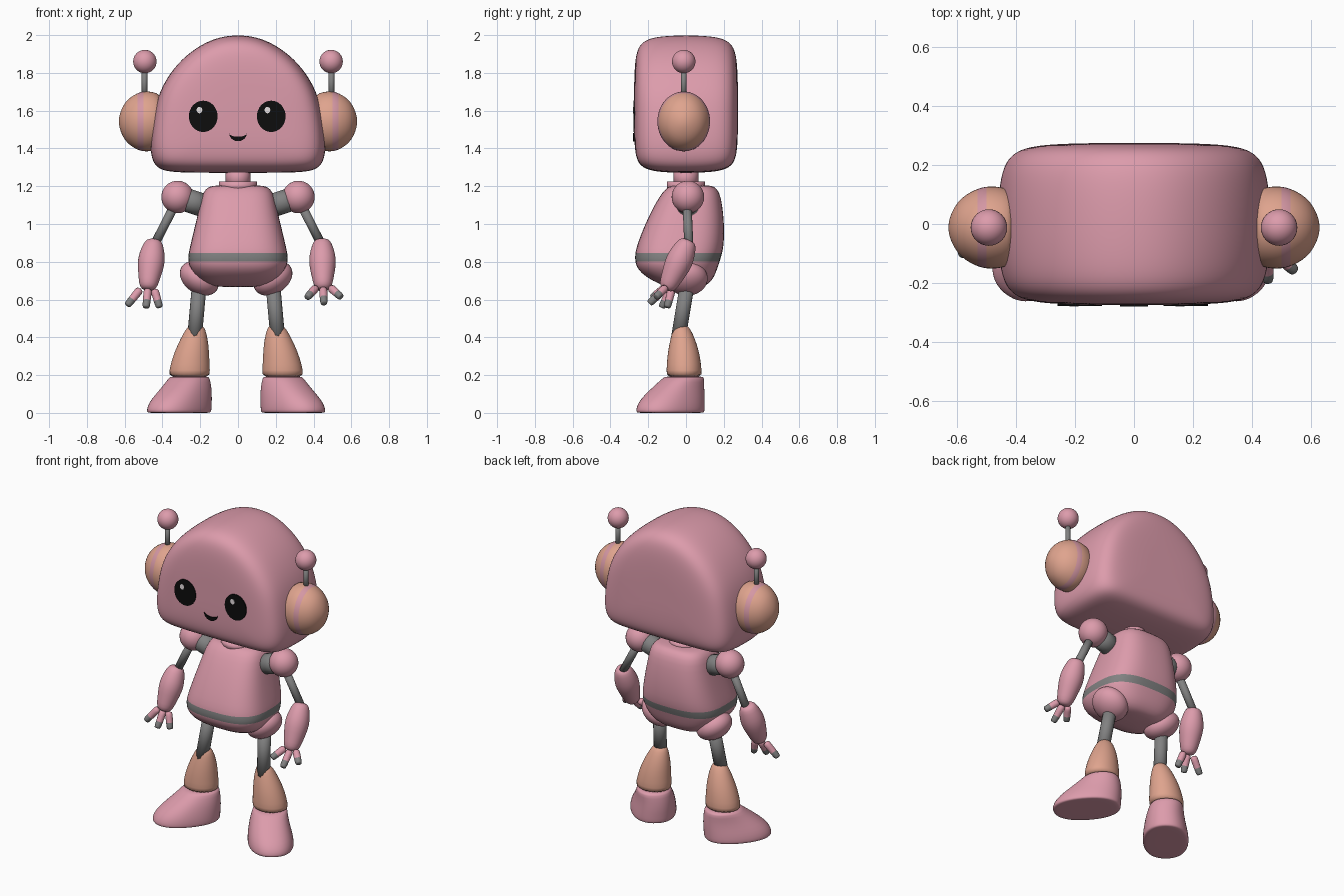
import bpy, bmesh, math
from mathutils import Vector, Matrix

cube = bpy.data.objects.get("Cube")
if cube:
    bpy.data.objects.remove(cube, do_unlink=True)


def material(name, r, g, b):
    m = bpy.data.materials.new(name)
    m.use_nodes = True
    m.diffuse_color = (r, g, b, 1)
    m.node_tree.nodes["Principled BSDF"].inputs["Base Color"].default_value = (r, g, b, 1)
    return m


PINK = material("pink", 0.72, 0.33, 0.41)
PEACH = material("peach", 0.74, 0.37, 0.27)
MAUVE = material("mauve", 0.66, 0.31, 0.37)
GREY = material("grey", 0.22, 0.22, 0.22)
BLACK = material("black", 0.004, 0.004, 0.004)
WHITE = material("white", 0.8, 0.75, 0.76)


def loft(name, rings, mats, bands=None, smooth=1):
    """Skin closed rings; bands gives the material index of each strip."""
    bm = bmesh.new()
    loops = [[bm.verts.new(p) for p in ring] for ring in rings]
    n = len(loops[0])
    for k in range(len(loops) - 1):
        for i in range(n):
            j = (i + 1) % n
            f = bm.faces.new((loops[k][i], loops[k][j], loops[k + 1][j], loops[k + 1][i]))
            f.material_index = bands[k] if bands else 0
    bm.faces.new(loops[0]).material_index = bands[0] if bands else 0
    bm.faces.new(loops[-1]).material_index = bands[-1] if bands else 0
    bmesh.ops.recalc_face_normals(bm, faces=bm.faces)
    for f in bm.faces:
        f.smooth = smooth > 0
    me = bpy.data.meshes.new(name)
    bm.to_mesh(me)
    bm.free()
    for m in mats:
        me.materials.append(m)
    ob = bpy.data.objects.new(name, me)
    bpy.context.collection.objects.link(ob)
    if smooth:
        sub = ob.modifiers.new("Smooth", 'SUBSURF')
        sub.levels = sub.render_levels = smooth
    return ob


def oval(c, u, v, power=2, n=24):
    """Superellipse ring around c with half-axes u and v."""
    c, u, v = Vector(c), Vector(u), Vector(v)
    pts = []
    for i in range(n):
        a = 2 * math.pi * i / n
        co, si = math.cos(a), math.sin(a)
        pts.append(c + u * math.copysign(abs(co) ** (2 / power), co)
                   + v * math.copysign(abs(si) ** (2 / power), si))
    return pts


def tube(name, p0, p1, profile, mats, bands=None, smooth=1, n=16):
    """Turned shape between two points; profile holds (fraction, radius)."""
    p0, p1 = Vector(p0), Vector(p1)
    q = (p1 - p0).to_track_quat('Z', 'Y')
    u, v = q @ Vector((1, 0, 0)), q @ Vector((0, 1, 0))
    rings = [oval(p0.lerp(p1, t), u * r, v * r, n=n) for t, r in profile]
    return loft(name, rings, mats, bands, smooth)


def rod(name, p0, p1, r, mat=GREY):
    return tube(name, p0, p1, [(0, r), (1, r)], [mat], smooth=0).data.shade_smooth()


def ball(name, c, radii, mat, tilt=0):
    bm = bmesh.new()
    bmesh.ops.create_uvsphere(bm, u_segments=32, v_segments=18, radius=1)
    bmesh.ops.transform(bm, verts=bm.verts, matrix=Matrix.Translation(c)
                        @ Matrix.Rotation(tilt, 4, 'Y') @ Matrix.Diagonal((*radii, 1)))
    me = bpy.data.meshes.new(name)
    bm.to_mesh(me)
    bm.free()
    me.materials.append(mat)
    me.shade_smooth()
    ob = bpy.data.objects.new(name, me)
    bpy.context.collection.objects.link(ob)
    return ob


# Head: domed outline, rounded off towards front and back
half = [(0, 2.003), (.1, 1.992), (.2, 1.95), (.3, 1.874), (.375, 1.78), (.425, 1.68),
        (.452, 1.56), (.467, 1.43), (.46, 1.34), (.425, 1.29), (.35, 1.272), (.18, 1.27), (0, 1.27)]
outline = half + [(-x, z) for x, z in reversed(half[1:-1])]
side = [(.275, .25), (.274, .4), (.271, .6), (.262, .77), (.242, .88), (.2, .955), (.12, .99)]
steps = [(-y, s) for y, s in side] + [(0, 1)] + side[::-1]
loft("head", [[(x * s, y, 1.6 + (z - 1.6) * s) for x, z in outline] for y, s in steps],
     [PINK], smooth=2)


# Face plates
def plate(name, points, y, mat, depth=0.0095):
    return loft(name, [[(x, y, z) for x, z in points], [(x, y + depth, z) for x, z in points]],
                [mat], smooth=0)


def disc(x, z, rx, rz):
    return [(x + rx * math.cos(i * math.pi / 16), z + rz * math.sin(i * math.pi / 16))
            for i in range(32)]


for s, label in ((1, "left"), (-1, "right")):
    x = 0.18 * s - 0.004
    plate(label + "_eye", disc(x, 1.57, .076, .083), -.279, BLACK)
    plate(label + "_eye_glint", disc(x - .02, 1.603, .015, .017), -.281, WHITE, .003)
arc = [i * math.pi / 12 for i in range(13)]
smile = [(.047 * math.cos(a), 1.482 - .044 * math.sin(a)) for a in arc]
smile += [(-.047 * math.cos(a), 1.482 - .02 * math.sin(a)) for a in arc[1:-1]]
plate("mouth", smile, -.28, BLACK)

# Neck, collar
rod("neck", (0, 0, 1.19), (0, 0, 1.3), .065, PINK)
rod("collar", (0, 0, 1.18), (0, 0, 1.224), .1, PINK)

# Torso with grey belt: height, half width, front, back
body = [(1.205, .11, -.06, .12), (1.2, .155, -.09, .15), (1.17, .187, -.125, .178),
        (1.1, .202, -.168, .193), (1, .226, -.217, .203), (.9, .25, -.256, .202),
        (.845, .263, -.271, .193), (.8, .267, -.271, .178), (.76, .25, -.257, .165),
        (.72, .22, -.213, .15), (.68, .17, -.14, .12), (.665, .1, -.08, .08)]
loft("torso", [oval((0, (f + b) / 2, z), (w, 0, 0), (0, (b - f) / 2, 0), 2.9, 32)
               for z, w, f, b in body], [PINK, GREY],
     [1 if z == .845 else 0 for z, *_ in body[:-1]])

# Hands differ a little: wrist point, then finger tips
HANDS = {1: ((.45, -.095, .675), [(.365, -.18, .61), (.455, -.195, .578), (.547, -.16, .612)]),
         -1: ((-.475, -.07, .675), [(-.415, -.1, .557), (-.487, -.13, .556), (-.588, -.1, .567)])}

for s, label in ((1, "left"), (-1, "right")):
    # Ear cup with a mauve stripe, and antenna
    cup = [(.4, .135), (.43, .152), (.47, .161), (.502, .16), (.53, .153), (.57, .13),
           (.6, .1), (.622, .055), (.631, .015)]
    loft(label + "_ear", [oval((s * x, -.012, 1.543), (0, r * .88, 0), (0, 0, r))
                          for x, r in cup], [PEACH, MAUVE], [0, 0, 0, 1, 0, 0, 0, 0])
    rod(label + "_antenna_rod", (s * .495, -.012, 1.66), (s * .495, -.012, 1.83), .015)
    ball(label + "_antenna_ball", (s * .493, -.012, 1.86), (.062,) * 3, PINK)

    # Shoulder and arm
    rod(label + "_shoulder_joint", (s * .16, .01, 1.09), (s * .31, .01, 1.14), .062)
    ball(label + "_shoulder", (s * .32, .01, 1.143), (.086,) * 3, PINK)
    elbow = Vector((s * .445, .015, .915))
    rod(label + "_upper_arm", (s * .325, .005, 1.12), elbow - Vector((0, 0, .03)), .024)
    wrist, tips = HANDS[s]
    tube(label + "_forearm", elbow, wrist,
         [(0, .02), (.02, .042), (.12, .056), (.35, .072), (.55, .073), (.8, .06),
          (1, .05), (1.08, .035), (1.1, .015)], [PINK])
    for k, tip in enumerate(tips):
        root = Vector(wrist) + (Vector(tip) - Vector(wrist)) * .15
        root.x += s * (k - 1) * .022
        tube(f"{label}_finger_{k + 1}", root, tip,
             [(0, .024), (.3, .023), (.55, .022), (.58, .022), (.95, .021), (1, .015)],
             [PINK, GREY], [0, 0, 0, 1, 1], n=10)

    # Hip and thigh
    shift = -.01
    ball(label + "_hip", (s * .195 + shift, .005, .712), (.112, .11, .08), PINK, -s * .6)
    rod(label + "_thigh", (s * .193 + shift, .01, .7), (s * .22 + shift, -.04, .4), .039)

    # Shin: height, outward position, depth position, half width, half depth
    shin = [(.465, .213, -.024, .025, .025), (.455, .213, -.024, .045, .04),
            (.42, .218, -.02, .062, .056), (.36, .228, -.015, .083, .075),
            (.29, .24, -.012, .099, .089), (.22, .247, -.01, .109, .094),
            (.185, .247, -.01, .111, .095)]
    loft(label + "_shin", [oval((s * x + shift, y, z), (a, 0, 0), (0, b, 0))
                           for z, x, y, a, b in shin], [PEACH])

    # Foot turned outward: height, position, half length, half width
    foot = [(.195, .247, -.01, .1, .095), (.185, .248, -.012, .11, .101),
            (.14, .26, -.038, .143, .112), (.09, .281, -.063, .178, .124),
            (.05, .296, -.078, .197, .133), (.015, .302, -.083, .203, .136),
            (.002, .302, -.083, .199, .133), (0, .302, -.083, .185, .12),
            (0, .302, -.083, .1, .07)]
    toe = Vector((s * math.sin(.7), -math.cos(.7), 0))
    across = Vector((-toe.y, toe.x, 0))
    loft(label + "_foot", [oval((s * x + shift, y, z), toe * a, across * b, 2.25)
                           for z, x, y, a, b in foot], [PINK])
